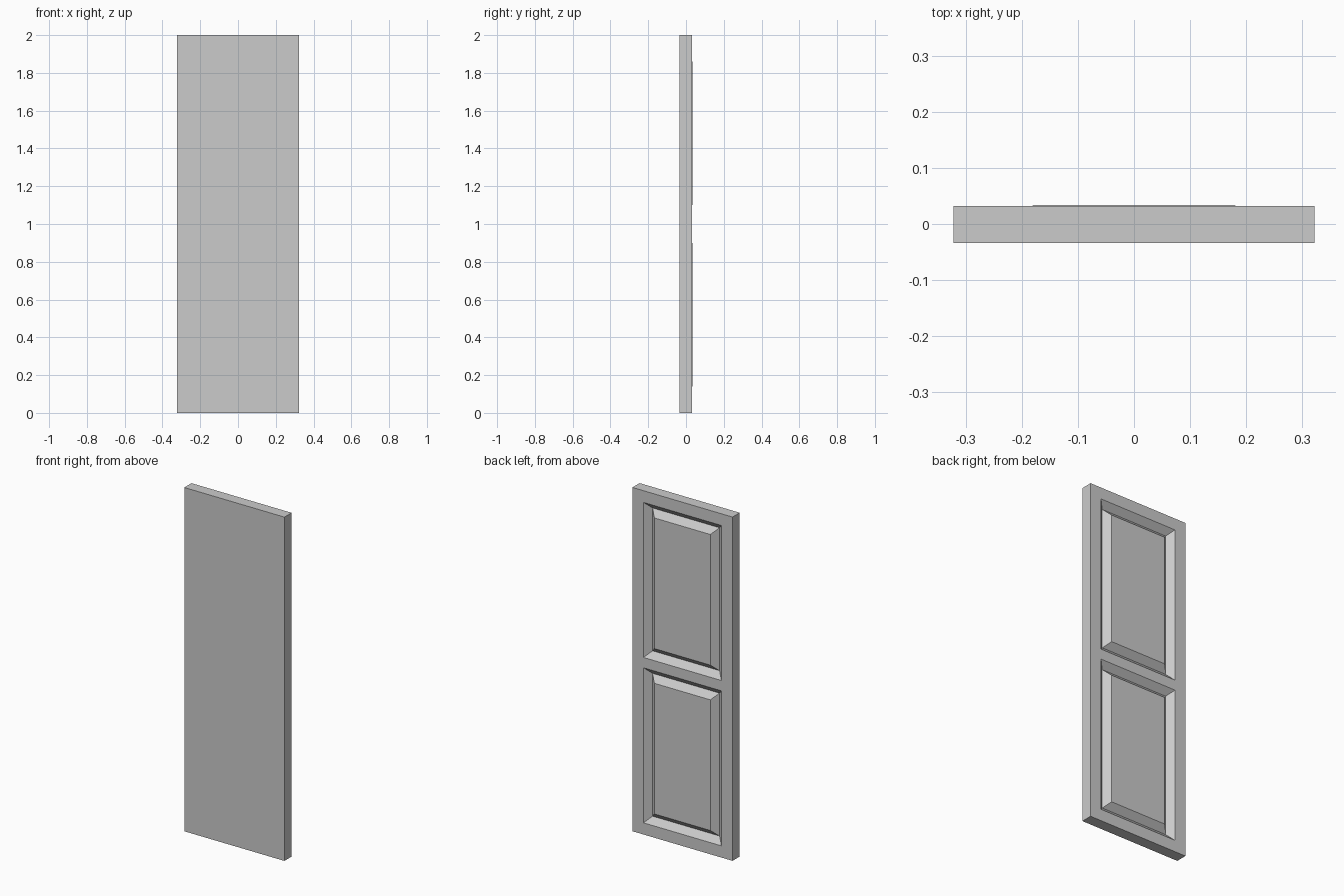
import bpy, bmesh
from mathutils import Matrix, Vector

if "Cube" in bpy.data.objects:
    bpy.data.objects.remove(bpy.data.objects["Cube"])

W, H = 0.644, 2.0              # door width and height
FRONT, BACK = -0.0335, 0.0325  # slab faces (panel fields sit slightly proud)
PX = 0.251                     # half width of a panel opening
PANELS = [(0.068, 0.97), (1.03, 1.932)]
BEVEL, DEPTH, PROUD = 0.0355, 0.033, 0.001

bm = bmesh.new()

# slab
size = Matrix.Diagonal((W, BACK - FRONT, H, 1))
place = Matrix.Translation((0, (FRONT + BACK) / 2, H / 2))
bmesh.ops.create_cube(bm, size=1, matrix=place @ size)


def cut(co, normal):
    geom = bm.verts[:] + bm.edges[:] + bm.faces[:]
    bmesh.ops.bisect_plane(bm, geom=geom, plane_co=co, plane_no=normal)


# outline the panel openings between stiles and rails
for x in (-PX, PX):
    cut((x, 0, 0), (1, 0, 0))
for z in (z for pair in PANELS for z in pair):
    cut((0, 0, z), (0, 0, 1))


def is_panel(face):
    c = face.calc_center_median()
    return (face.normal.y > 0.9 and abs(c.x) < PX
            and any(a < c.z < b for a, b in PANELS))


# V groove around each raised field, on the back only
bm.normal_update()
fields = [f for f in bm.faces if is_panel(f)]
for depth in (-DEPTH, DEPTH + PROUD):
    bmesh.ops.inset_individual(bm, faces=fields, thickness=BEVEL,
                               depth=depth, use_even_offset=True)
    bm.normal_update()

mesh = bpy.data.meshes.new("panel_door")
bm.to_mesh(mesh)
bm.free()
door = bpy.data.objects.new("panel_door", mesh)
bpy.context.collection.objects.link(door)
